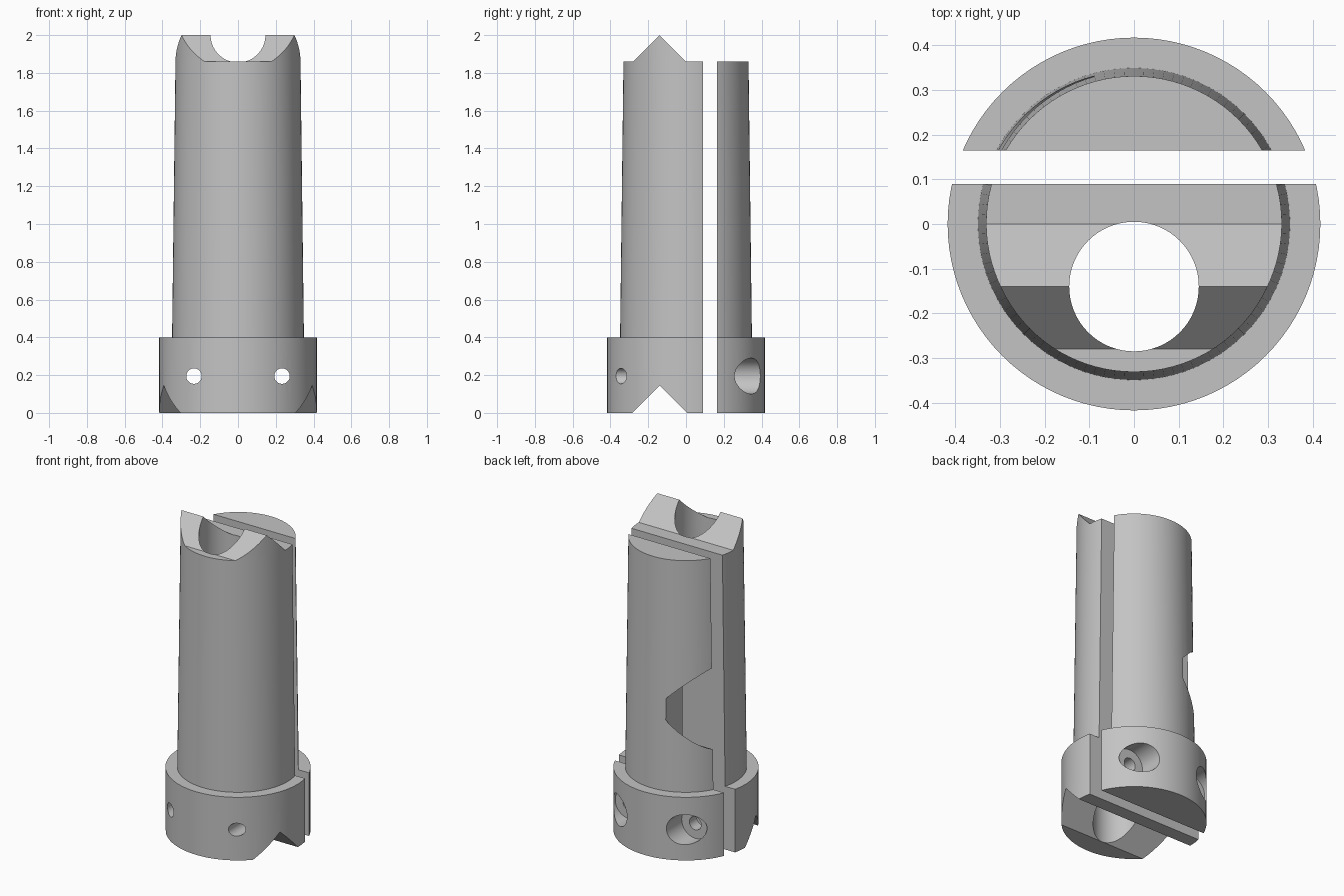
import bpy, bmesh, math
from mathutils import Matrix, Vector

if "Cube" in bpy.data.objects:
    bpy.data.objects.remove(bpy.data.objects["Cube"], do_unlink=True)

grey = bpy.data.materials.new("plain grey")
grey.use_nodes = True
grey.diffuse_color = (0.55, 0.55, 0.55, 1)
grey.node_tree.nodes["Principled BSDF"].inputs["Base Color"].default_value = grey.diffuse_color


def finish(name, bm):
    bmesh.ops.recalc_face_normals(bm, faces=bm.faces)
    mesh = bpy.data.meshes.new(name)
    bm.to_mesh(mesh)
    bm.free()
    mesh.materials.append(grey)
    obj = bpy.data.objects.new(name, mesh)
    bpy.context.collection.objects.link(obj)
    return obj


def revolve(name, profile, steps=96):
    """Closed solid turned around z from (radius, height) points."""
    bm = bmesh.new()
    rings = [[bm.verts.new((r * math.cos(math.tau * i / steps),
                            r * math.sin(math.tau * i / steps), z))
              for i in range(steps)] for r, z in profile]
    for a, b in zip(rings, rings[1:]):
        for i in range(steps):
            j = (i + 1) % steps
            bm.faces.new((a[i], a[j], b[j], b[i]))
    bm.faces.new(rings[0][::-1])
    bm.faces.new(rings[-1])
    return finish(name, bm)


def prism(name, outline, half=0.6):
    """Outline in (y, z) extruded across x."""
    bm = bmesh.new()
    face = bm.faces.new([bm.verts.new((-half, y, z)) for y, z in outline])
    new = bmesh.ops.extrude_face_region(bm, geom=[face])["geom"]
    bmesh.ops.translate(bm, vec=(2 * half, 0, 0),
                        verts=[v for v in new if isinstance(v, bmesh.types.BMVert)])
    return finish(name, bm)


def rod(name, start, end, radius):
    """Cylinder between two points."""
    start, end = Vector(start), Vector(end)
    axis = end - start
    turn = axis.to_track_quat('Z', 'Y').to_matrix().to_4x4()
    bm = bmesh.new()
    bmesh.ops.create_cone(bm, cap_ends=True, segments=64, radius1=radius, radius2=radius,
                          depth=axis.length,
                          matrix=Matrix.Translation((start + end) / 2) @ turn)
    return finish(name, bm)


def carve(obj, cutter, operation='DIFFERENCE'):
    mod = obj.modifiers.new("carve", 'BOOLEAN')
    mod.operation, mod.solver, mod.object = operation, 'EXACT', cutter
    graph = bpy.context.evaluated_depsgraph_get()
    mesh = bpy.data.meshes.new_from_object(obj.evaluated_get(graph))
    obj.modifiers.clear()
    obj.data = mesh
    bpy.data.objects.remove(cutter, do_unlink=True)


# Stepped, slightly tapered round body shared by both halves
body = [(0.417, 0), (0.417, 0.4), (0.349, 0.4), (0.331, 1.86), (0.329, 2.1)]
front = revolve("front_half", body)
back = revolve("back_half", body)

# Front half: ridge on top, matching groove below
carve(front, prism("ridge_and_groove", [
    (-0.6, -0.1), (-0.385, -0.1), (-0.14, 0.145), (0.09, -0.085), (0.09, 1.86),
    (0, 1.86), (-0.14, 2), (-0.28, 1.86), (-0.6, 1.86)]), 'INTERSECT')
# Long vertical bore
carve(front, rod("bore", (0, -0.14, -0.2), (0, -0.14, 2.3), 0.145))

# Back half: flat-topped segment
carve(back, prism("back_block", [
    (0.165, -0.1), (0.6, -0.1), (0.6, 1.86), (0.165, 1.86)]), 'INTERSECT')
# Rounded pocket in the shaft side
carve(back, rod("side_pocket", (-0.6, 0.064, 0.91), (-0.09, 0.064, 0.91), 0.275))

# Screw holes through both halves, counterbored at the rear
for x in (-0.233, 0.233):
    for half in (front, back):
        carve(half, rod("screw_hole", (x, -0.6, 0.195), (x, 0.6, 0.195), 0.041))
    carve(back, rod("counterbore", (x, 0.24, 0.195), (x, 0.6, 0.195), 0.095))

# Smooth round walls, crisp edges
bpy.ops.object.select_all(action='DESELECT')
for half in (front, back):
    half.select_set(True)
bpy.context.view_layer.objects.active = front
bpy.ops.object.shade_smooth_by_angle(angle=math.radians(25))
